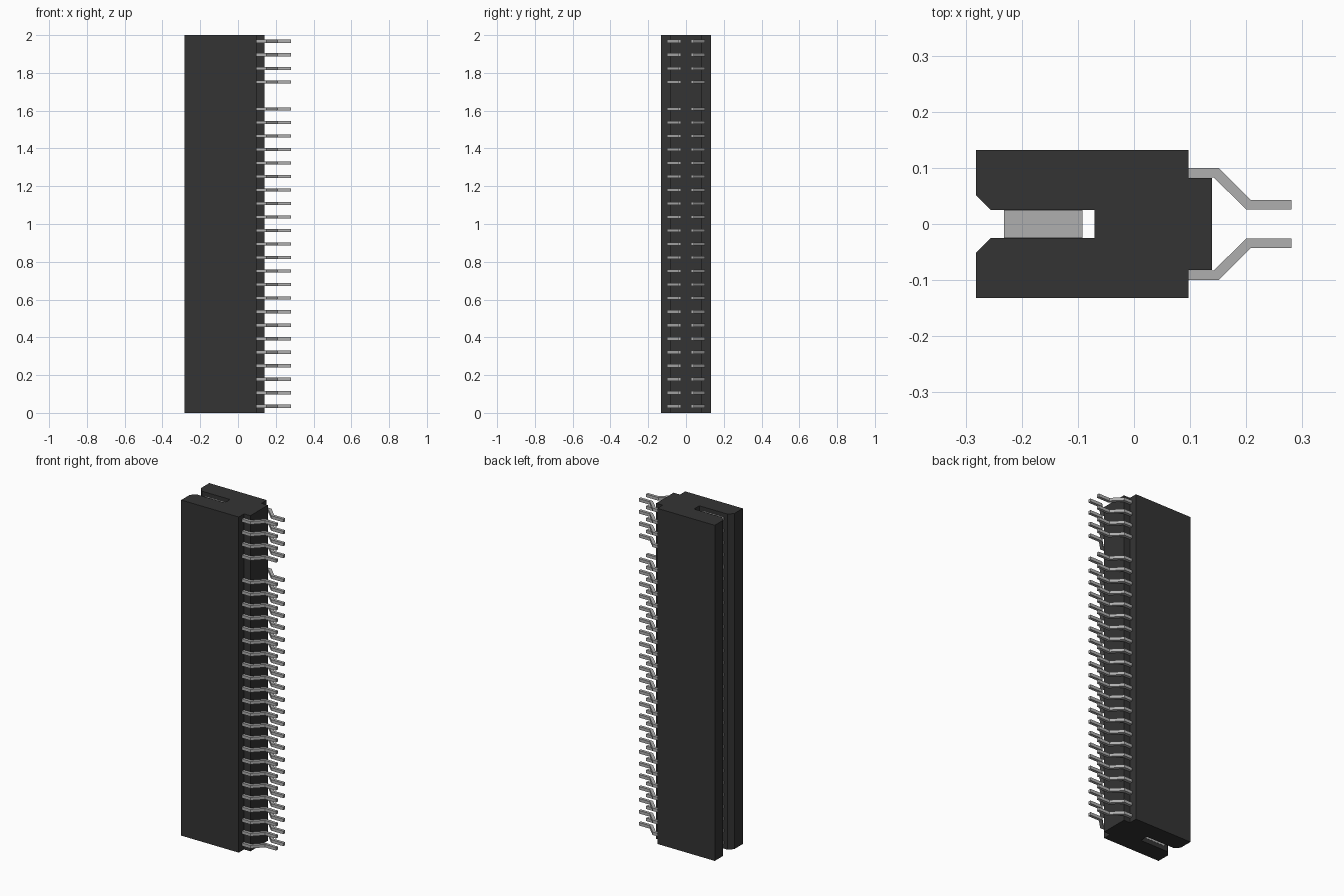
import bpy, bmesh

if "Cube" in bpy.data.objects:
    bpy.data.objects.remove(bpy.data.objects["Cube"], do_unlink=True)


def material(name, grey):
    mat = bpy.data.materials.new(name)
    mat.use_nodes = True
    colour = (grey, grey, grey, 1)
    mat.diffuse_color = colour
    mat.node_tree.nodes["Principled BSDF"].inputs["Base Color"].default_value = colour
    return mat


BLACK = material("black plastic", 0.034)
METAL = material("grey metal", 0.43)


def extrude(name, profile, spans, mat):
    """Extrude an xy profile upward over each (bottom, top) span, in one mesh."""
    bm = bmesh.new()
    for bottom, top in spans:
        face = bm.faces.new([bm.verts.new((x, y, bottom)) for x, y in profile])
        result = bmesh.ops.extrude_face_region(bm, geom=[face], use_keep_orig=True)
        for v in result["geom"]:
            if isinstance(v, bmesh.types.BMVert):
                v.co.z = top
    bmesh.ops.recalc_face_normals(bm, faces=bm.faces)
    mesh = bpy.data.meshes.new(name)
    bm.to_mesh(mesh)
    bm.free()
    mesh.materials.append(mat)
    obj = bpy.data.objects.new(name, mesh)
    bpy.context.collection.objects.link(obj)
    return obj


def flip(points):
    return [(x, -y) for x, y in points]


def rect(x0, x1, y0, y1):
    return [(x0, y0), (x1, y0), (x1, y1), (x0, y1)]


# Housing: slotted channel with a chamfered mouth and a stepped rear block
half = [(-0.07, 0.025), (-0.255, 0.025), (-0.282, 0.052), (-0.282, 0.132),
        (0.097, 0.132), (0.097, 0.082), (0.139, 0.082)]
extrude("housing", half + flip(half)[::-1], [(0, 2)], BLACK)

# Terminal positions along the housing; one is taken by the key
KEY = 23
heights = [0.036 + 0.0715 * i for i in range(28)]
spans = [(z - 0.009, z + 0.009) for i, z in enumerate(heights) if i != KEY]

# Bent solder pins and flush slot contacts, mirrored front to back
pin = [(0.09, 0.100), (0.151, 0.100), (0.208, 0.043), (0.281, 0.043),
       (0.281, 0.026), (0.200, 0.026), (0.142, 0.083), (0.09, 0.083)]
contact = rect(-0.232, -0.092, 0.024, 0.028)
for side, shape in (("back", lambda p: p), ("front", flip)):
    extrude(side + "_pins", shape(pin), spans, METAL)
    extrude(side + "_contacts", shape(contact), spans, METAL)

# Polarising key across the slot
z = heights[KEY]
extrude("slot_key", rect(-0.232, -0.092, -0.026, 0.026), [(z - 0.012, z + 0.012)], METAL)
